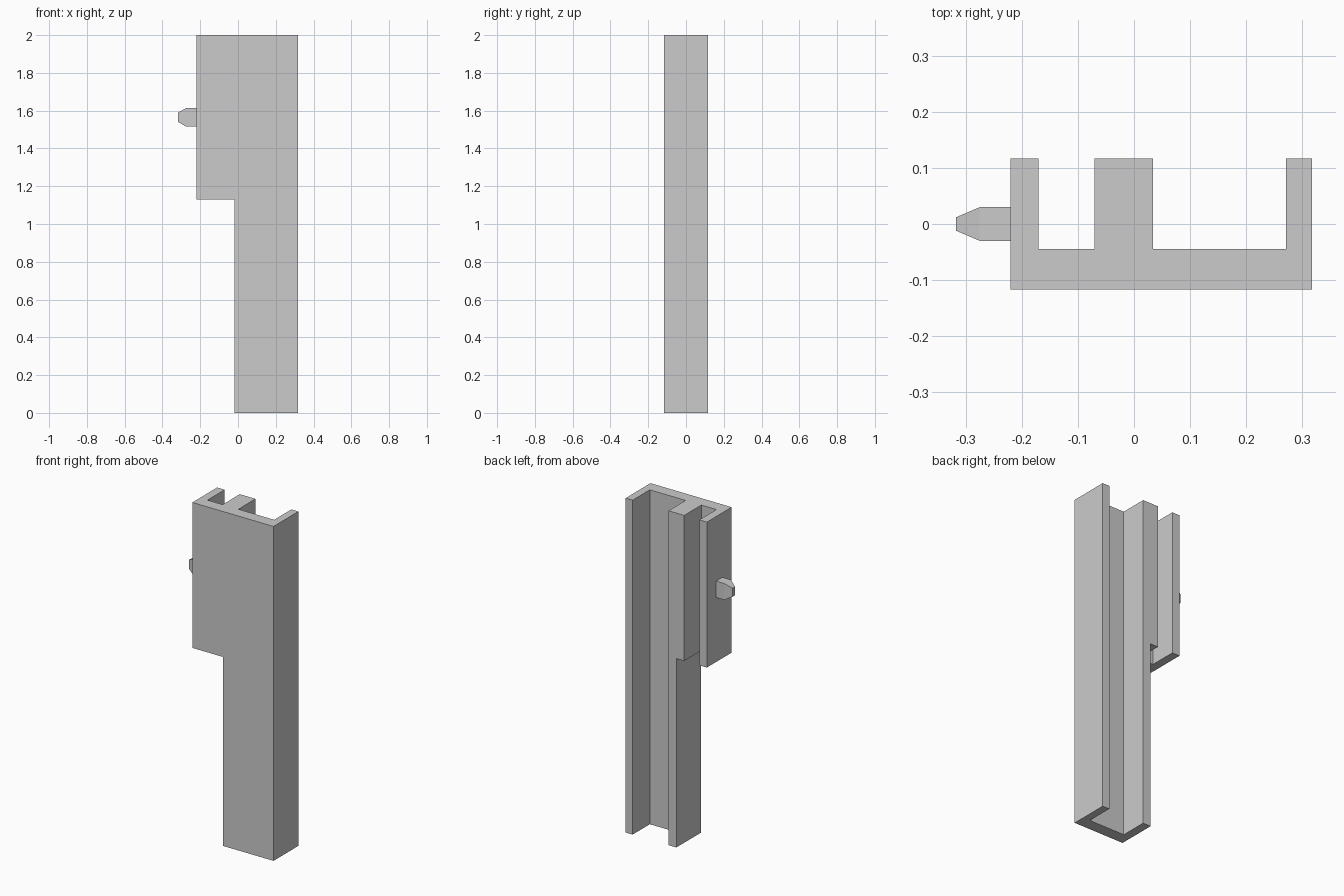
import bpy, bmesh

if "Cube" in bpy.data.objects:
    bpy.data.objects.remove(bpy.data.objects["Cube"])


def extrude_profile(name, points, z0, z1):
    bm = bmesh.new()
    face = bm.faces.new([bm.verts.new((x, y, z0)) for x, y in points])
    top = bmesh.ops.extrude_face_region(bm, geom=[face])["geom"]
    verts = [v for v in top if isinstance(v, bmesh.types.BMVert)]
    bmesh.ops.translate(bm, verts=verts, vec=(0, 0, z1 - z0))
    bmesh.ops.recalc_face_normals(bm, faces=bm.faces)
    mesh = bpy.data.meshes.new(name)
    bm.to_mesh(mesh)
    bm.free()
    obj = bpy.data.objects.new(name, mesh)
    bpy.context.collection.objects.link(obj)
    return obj


# Channel rail: back-opening E-shaped section, full height
front, web, back = -0.117, -0.045, 0.117
rail = extrude_profile("channel_rail", [
    (-0.22, front), (0.317, front), (0.317, back), (0.271, back),
    (0.271, web), (0.034, web), (0.034, back), (-0.07, back),
    (-0.07, web), (-0.17, web), (-0.17, back), (-0.22, back)], 0, 2)

# Cut away the lower left part of the section
cutter = extrude_profile("notch_cutter", [
    (-0.5, -0.3), (-0.018, -0.3), (-0.018, 0.3), (-0.5, 0.3)], -0.2, 1.13)
cutter.hide_render = True
cut = rail.modifiers.new("notch", "BOOLEAN")
cut.object = cutter
cut.operation = "DIFFERENCE"
cut.solver = "EXACT"
bpy.context.view_layer.objects.active = rail
rail.select_set(True)
bpy.ops.object.modifier_apply(modifier=cut.name)
bpy.data.objects.remove(cutter)

# Side peg: square shank with a tapered tip, lofted along -x
bm = bmesh.new()
zc = 1.565
rings = []
for x, hy, hz in [(-0.22, 0.03, 0.049), (-0.275, 0.03, 0.049), (-0.317, 0.012, 0.025)]:
    rings.append([bm.verts.new((x, sy * hy, zc + sz * hz))
                  for sy, sz in [(-1, -1), (1, -1), (1, 1), (-1, 1)]])
for a, b in zip(rings, rings[1:]):
    for i in range(4):
        j = (i + 1) % 4
        bm.faces.new((a[i], a[j], b[j], b[i]))
bm.faces.new(rings[0])
bm.faces.new(rings[-1])
bmesh.ops.recalc_face_normals(bm, faces=bm.faces)
mesh = bpy.data.meshes.new("side_peg")
bm.to_mesh(mesh)
bm.free()
bpy.context.collection.objects.link(bpy.data.objects.new("side_peg", mesh))
